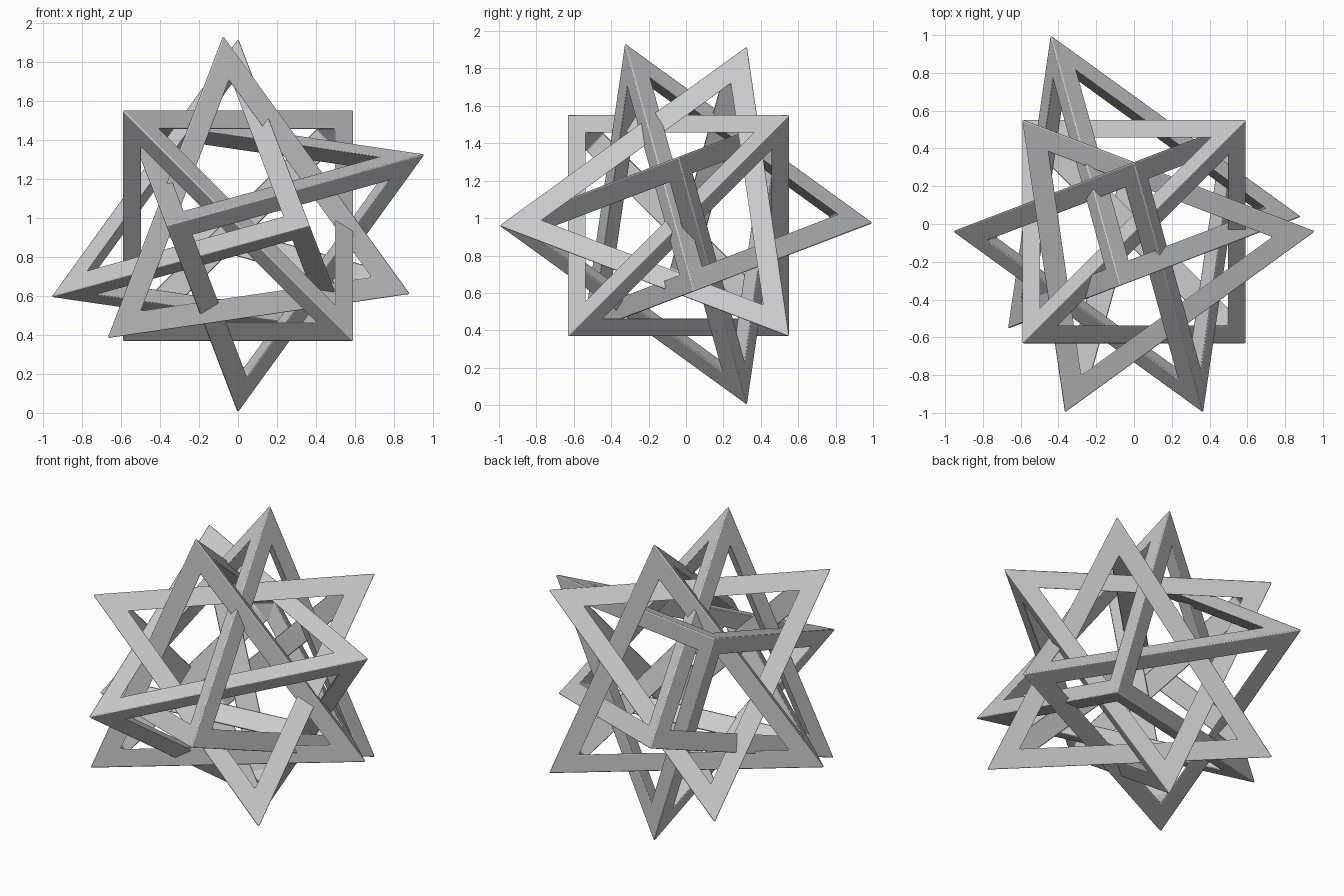
import bpy, bmesh, math
from mathutils import Vector

if "Cube" in bpy.data.objects:
    bpy.data.objects.remove(bpy.data.objects["Cube"])

PHI = (1 + 5 ** 0.5) / 2
REACH = 0.963              # distance of the outermost tips along each axis
UNIT = REACH / PHI
WIDTH = 0.12               # width of each strut face
CENTRE = Vector((0, -0.04, 0.96))


def tetra_frame(name, corners, shift=(0, 0, 0)):
    """Open tetrahedron whose six struts are triangular in section."""
    pts = [Vector(c) * UNIT for c in corners]
    bm = bmesh.new()
    outer = [bm.verts.new(p) for p in pts]
    hole = {}
    for f in range(4):                       # face f lies opposite corner f
        ids = [i for i in range(4) if i != f]
        mid = sum((pts[i] for i in ids), Vector()) / 3
        for i in ids:
            hole[f, i] = bm.verts.new(pts[i] + (mid - pts[i]).normalized() * 2 * WIDTH)
    for a in range(4):
        for b in range(a + 1, 4):
            f, g = [i for i in range(4) if i not in (a, b)]
            # two outside faces and the inside face of a strut
            for k in (f, g):
                bm.faces.new((outer[a], outer[b], hole[k, b], hole[k, a]))
            bm.faces.new((hole[f, a], hole[f, b], hole[g, b], hole[g, a]))
        # inside face of the corner
        bm.faces.new([hole[f, a] for f in range(4) if f != a])
    bmesh.ops.recalc_face_normals(bm, faces=bm.faces[:])
    mesh = bpy.data.meshes.new(name)
    bm.to_mesh(mesh)
    bm.free()
    ob = bpy.data.objects.new(name, mesh)
    bpy.context.collection.objects.link(ob)
    ob.location = CENTRE + Vector(shift)
    # softened edges
    bev = ob.modifiers.new("soft_edges", 'BEVEL')
    bev.width = 0.008
    bev.segments = 2
    bev.limit_method = 'ANGLE'
    bev.angle_limit = math.radians(20)
    bpy.ops.object.select_all(action='DESELECT')
    ob.select_set(True)
    bpy.context.view_layer.objects.active = ob
    bpy.ops.object.shade_smooth_by_angle(angle=math.radians(30))


# square-on frame
tetra_frame("upright_frame", [(1, 1, 1), (1, -1, -1), (-1, 1, -1), (-1, -1, 1)])

# tilted frames: half turns of one tetrahedron, the first slipped out of place
tilted = [(PHI, 0, -1 / PHI), (-1 / PHI, PHI, 0), (0, -1 / PHI, PHI), (-1, -1, -1)]
for name, sign, shift in (
        ("slipped_frame", (1, 1, 1), (-0.075, 0.08, 0.015)),
        ("lower_tilted_frame", (1, -1, -1), (0, 0, 0)),
        ("upper_tilted_frame", (-1, -1, 1), (0, 0, 0))):
    tetra_frame(name, [[c * s for c, s in zip(p, sign)] for p in tilted], shift)
